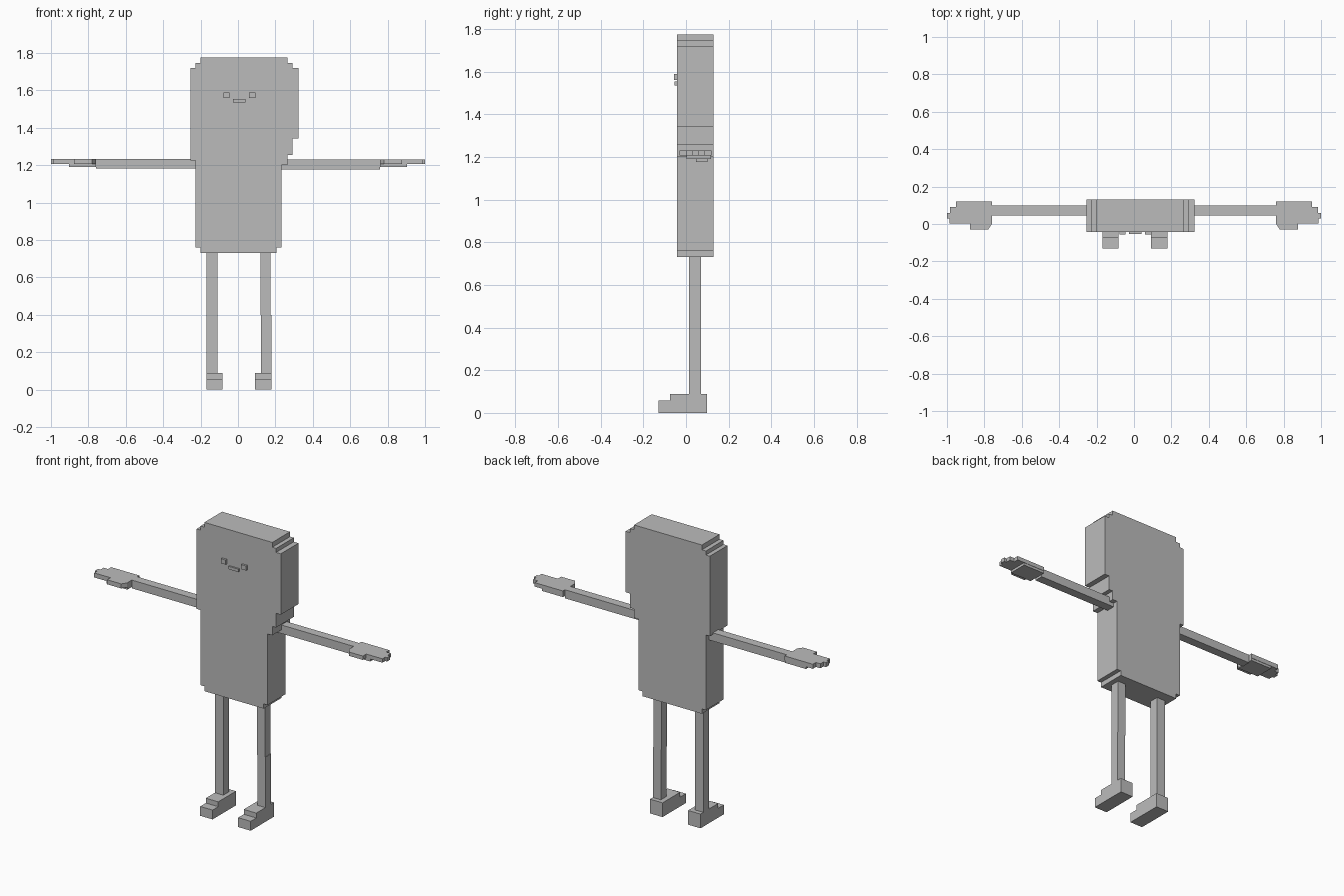
import bpy
import bmesh
from mathutils import Vector

grey = bpy.data.materials.new("plain_grey")
grey.diffuse_color = (0.5, 0.5, 0.5, 1)


def prism(name, outline, axis, lo, hi):
    """Extrude a flat outline along the x, y or z axis from lo to hi."""
    def place(a, b):
        return {"x": (lo, a, b), "y": (a, lo, b), "z": (a, b, lo)}[axis]
    bm = bmesh.new()
    face = bm.faces.new([bm.verts.new(place(a, b)) for a, b in outline])
    grown = bmesh.ops.extrude_face_region(bm, geom=[face])["geom"]
    step = Vector([(hi - lo) if axis == k else 0 for k in "xyz"])
    bmesh.ops.translate(bm, vec=step,
                        verts=[g for g in grown if isinstance(g, bmesh.types.BMVert)])
    bmesh.ops.recalc_face_normals(bm, faces=bm.faces)
    mesh = bpy.data.meshes.new(name)
    bm.to_mesh(mesh)
    bm.free()
    mesh.materials.append(grey)
    obj = bpy.data.objects.new(name, mesh)
    bpy.context.collection.objects.link(obj)
    return obj


def box(name, x0, x1, y0, y1, z0, z1):
    return prism(name, [(x0, y0), (x1, y0), (x1, y1), (x0, y1)], "z", z0, z1)


# Head and torso: one slab with stepped corners
prism("body", [
    (-0.20, 0.73), (0.206, 0.73), (0.206, 0.76), (0.233, 0.76),
    (0.233, 1.20), (0.265, 1.20), (0.265, 1.255), (0.291, 1.255),
    (0.291, 1.343), (0.323, 1.343), (0.323, 1.72), (0.291, 1.72),
    (0.291, 1.745), (0.265, 1.745), (0.265, 1.775), (-0.20, 1.775),
    (-0.20, 1.745), (-0.227, 1.745), (-0.227, 1.72), (-0.254, 1.72),
    (-0.254, 1.225), (-0.227, 1.225), (-0.227, 0.76), (-0.20, 0.76),
], "y", -0.043, 0.13)

# Face
box("left_eye", -0.078, -0.045, -0.056, -0.043, 1.56, 1.588)
box("right_eye", 0.06, 0.094, -0.056, -0.043, 1.56, 1.588)
box("mouth", -0.027, 0.04, -0.053, -0.043, 1.535, 1.553)

# Legs in two segments, and stepped feet
foot = [(-0.13, 0), (0.098, 0), (0.098, 0.088), (-0.075, 0.088),
        (-0.075, 0.058), (-0.13, 0.058)]
for side, x0, x1, shift, f0, f1 in (("left", -0.168, -0.11, 0, -0.168, -0.083),
                                    ("right", 0.12, 0.175, 0.003, 0.092, 0.178)):
    box(side + "_thigh", x0, x1, 0.014, 0.07, 0.40, 0.73)
    box(side + "_shin", x0 + shift, x1 + shift, 0.014, 0.07, 0.088, 0.40)
    prism(side + "_foot", foot, "x", f0, f1)

# Arms in two segments, and flat hands with stepped fingers and a thumb
hand = [(0.76, 0.12), (0.953, 0.12), (0.953, 0.09), (0.984, 0.09),
        (0.984, 0.06), (1.0, 0.06), (1.0, 0.03), (0.987, 0.03),
        (0.987, 0.003), (0.876, 0.003), (0.876, -0.03), (0.78, -0.03), (0.76, 0.0)]
for side, s, top, bottom, root in (("left", -1, 1.234, 1.183, 0.22),
                                   ("right", 1, 1.23, 1.177, 0.225)):
    box(side + "_upper_arm", *sorted((s * root, s * 0.52)), 0.046, 0.10, bottom, top)
    box(side + "_forearm", *sorted((s * 0.52, s * 0.76)), 0.046, 0.10, bottom, top)
    prism(side + "_hand", [(s * x, y) for x, y in hand], "z", 1.206, top)
    box(side + "_palm", *sorted((s * 0.76, s * 0.904)), 0.003, 0.118, 1.191, 1.206)
